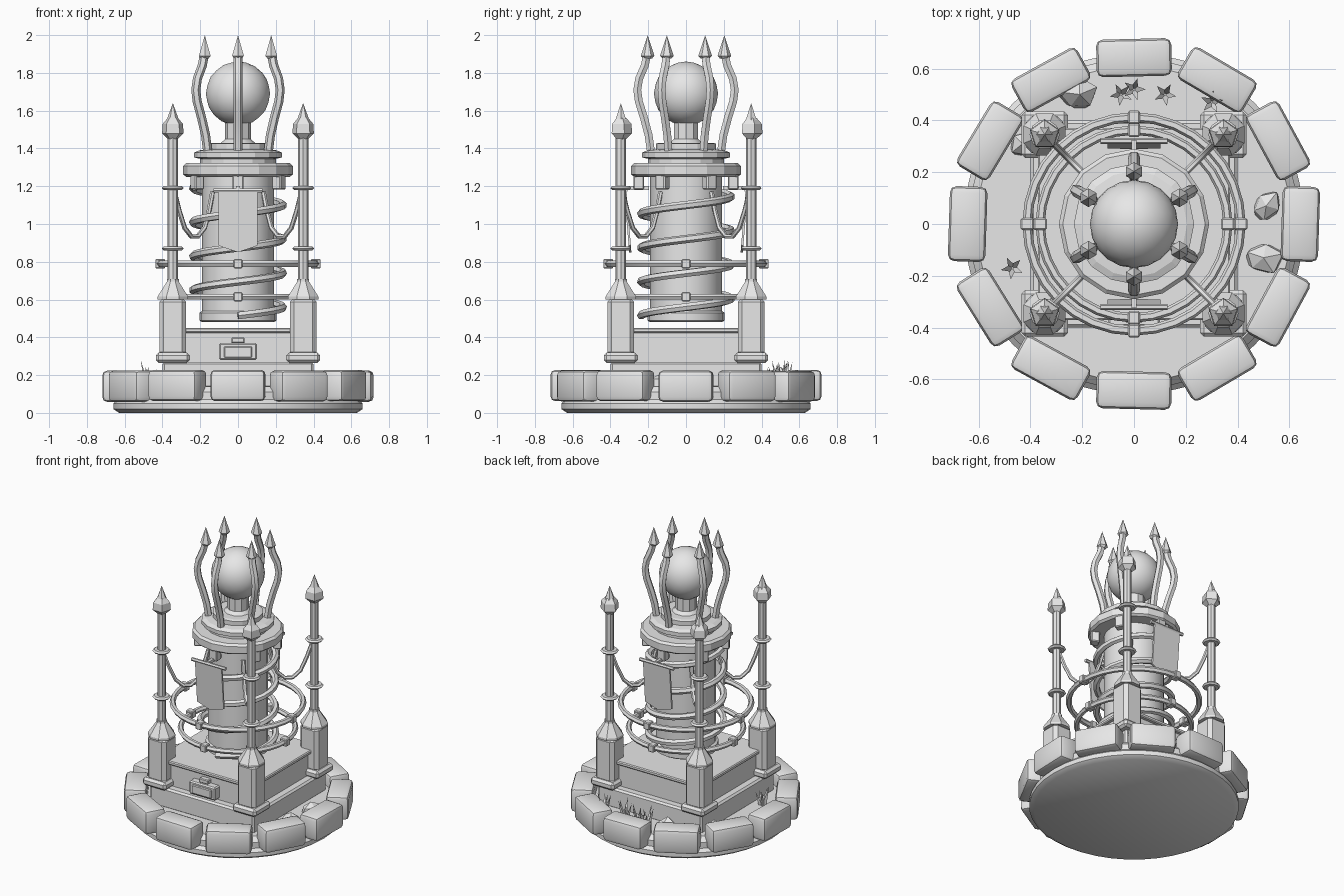
import bpy, bmesh, math, random
from mathutils import Matrix, Vector

if "Cube" in bpy.data.objects:
    bpy.data.objects.remove(bpy.data.objects["Cube"])
random.seed(4)
stone = bpy.data.materials.new("plain_grey")
stone.diffuse_color = (0.8, 0.8, 0.8, 1)
stone.use_nodes = True
stone.node_tree.nodes["Principled BSDF"].inputs["Base Color"].default_value = stone.diffuse_color
R = math.radians


def finish(ob, smooth=None):
    ob.data.materials.append(stone)
    if smooth:
        bpy.ops.object.select_all(action='DESELECT')
        bpy.context.view_layer.objects.active = ob
        ob.select_set(True)
        bpy.ops.object.shade_smooth_by_angle(angle=R(smooth))
    return ob


def from_bm(name, bm, smooth=None):
    bmesh.ops.recalc_face_normals(bm, faces=bm.faces)
    me = bpy.data.meshes.new(name)
    bm.to_mesh(me)
    bm.free()
    ob = bpy.data.objects.new(name, me)
    bpy.context.collection.objects.link(ob)
    return finish(ob, smooth)


def box(name, center, size, bevel=0, turn=0, segs=1):
    bm = bmesh.new()
    bmesh.ops.create_cube(bm, size=1, matrix=Matrix.Diagonal((*size, 1)))
    if bevel:
        bmesh.ops.bevel(bm, geom=bm.edges[:], offset=bevel, segments=segs,
                        affect='EDGES', profile=0.5)
    bm.transform(Matrix.Translation(center) @ Matrix.Rotation(turn, 4, 'Z'))
    return from_bm(name, bm, 35 if segs > 1 else None)


def lathe(name, profile, sides, at=(0, 0), smooth=35, phase=0.0):
    """Closed solid of revolution from (radius, z) points."""
    bm = bmesh.new()
    rings = []
    for r, z in profile:
        rings.append([bm.verts.new((at[0] + r * math.cos(phase + 2 * math.pi * i / sides),
                                    at[1] + r * math.sin(phase + 2 * math.pi * i / sides), z))
                      for i in range(sides)])
    for a, b in zip(rings, rings[1:]):
        for i in range(sides):
            j = (i + 1) % sides
            bm.faces.new((a[i], a[j], b[j], b[i]))
    bm.faces.new(rings[0][::-1])
    bm.faces.new(rings[-1])
    bmesh.ops.remove_doubles(bm, verts=bm.verts, dist=1e-5)
    return from_bm(name, bm, smooth)


def tube(name, points, radius, kind='POLY', res=1):
    cu = bpy.data.curves.new(name, 'CURVE')
    cu.dimensions = '3D'
    cu.bevel_depth = radius
    cu.bevel_resolution = res
    cu.use_fill_caps = True
    sp = cu.splines.new(kind)
    sp.points.add(len(points) - 1)
    for p, co in zip(sp.points, points):
        p.co = (*co, 1)
    ob = bpy.data.objects.new(name, cu)
    bpy.context.collection.objects.link(ob)
    bpy.ops.object.select_all(action='DESELECT')
    bpy.context.view_layer.objects.active = ob
    ob.select_set(True)
    bpy.ops.object.convert(target='MESH')
    return finish(bpy.context.object, 50)


def polar(r, a, z):
    return (r * math.cos(a), r * math.sin(a), z)


# Round ground slab and the ring of rounded stones
lathe("ground_slab", [(0.63, 0), (0.66, 0.02), (0.66, 0.05), (0.64, 0.07),
                      (0.64, 0.11), (0.61, 0.14)], 40)
for i in range(12):
    a = R(30 * i)
    box("border_stone", polar(0.642, a, 0.143 + random.uniform(-.003, .003)),
        (0.145, 0.29, 0.165), 0.025, a + random.uniform(-.04, .04), 2)

# Square stepped plinth
box("plinth_step", (0, 0, 0.20), (0.80, 0.80, 0.14), 0.012)
box("plinth_block", (0, 0, 0.345), (0.69, 0.69, 0.16))
box("plinth_trim", (0, 0, 0.437), (0.74, 0.74, 0.026), 0.006)
box("front_panel", (0, -0.36, 0.325), (0.20, 0.07, 0.09), 0.008)
box("front_panel_face", (0, -0.395, 0.322), (0.15, 0.02, 0.06), 0.005)
box("front_panel_knob", (0, -0.36, 0.385), (0.07, 0.04, 0.03), 0.005)

# Corner posts with poles, finials and hanging cables
for sx in (-1, 1):
    for sy in (-1, 1):
        x, y = 0.345 * sx, 0.345 * sy
        box("post_foot", (x, y, 0.292), (0.18, 0.18, 0.055), 0.015)
        box("post_body", (x, y, 0.455), (0.142, 0.142, 0.31), 0.022)
        lathe("post_cap", [(0.088, 0.60), (0.088, 0.615), (0.034, 0.695), (0.034, 0.71)],
              8, (x, y), None, R(22.5))
        lathe("pole", [(0.027, 0.69), (0.027, 1.48)], 8, (x, y))
        for z in (0.87, 1.19):
            lathe("pole_collar", [(0.048, z - .01), (0.058, z), (0.048, z + .01)], 10, (x, y))
        lathe("finial_gem", [(0.022, 1.445), (0.06, 1.48), (0.056, 1.53), (0.03, 1.56)],
              5, (x, y), None, R(90))
        lathe("finial_tip", [(0.033, 1.55), (0.0, 1.64)], 6, (x, y), None)
        a = math.atan2(sy, sx)
        tube("hanging_cable", [polar(r, a, z) for r, z in (
            (0.475, 1.17), (0.44, 1.07), (0.40, 0.98), (0.35, 0.935),
            (0.30, 0.935), (0.25, 0.98), (0.22, 1.06), (0.19, 1.17))], 0.013)

# Central column with the coil wound around it
lathe("column", [(0.19, 0.48), (0.205, 0.49), (0.205, 0.53), (0.19, 0.54), (0.19, 1.26)], 20)
N = 24
tube("coil", [polar(0.238, R(-90) + 2 * math.pi * i / N, 0.515 + 0.18 * i / N)
              for i in range(int(N * 3.85))], 0.022)

# Two hoops with clamps
for major, minor, z in ((0.412, 0.019, 0.79), (0.362, 0.018, 0.615)):
    tube("hoop", [polar(major, 2 * math.pi * i / 32, z) for i in range(33)], minor)
    for i in range(4):
        a = R(90 * i)
        box("hoop_clamp", polar(major, a, z), (0.052, 0.045, 0.05), 0.005, a)

# Upper collar, brackets and the stepped crown seat
lathe("collar", [(0.19, 1.25), (0.275, 1.25), (0.29, 1.262), (0.29, 1.308),
                 (0.275, 1.322), (0.20, 1.322)], 16, smooth=None)
lathe("crown_seat", [(0.20, 1.31), (0.20, 1.345), (0.232, 1.352), (0.232, 1.378),
                     (0.205, 1.39), (0.16, 1.395), (0.16, 1.425), (0.14, 1.43)], 16, smooth=None)
lathe("orb_stem", [(0.10, 1.42), (0.068, 1.45), (0.068, 1.56)], 10)
for i in range(6):
    a = R(30 + 60 * i)
    box("bracket", polar(0.25, a, 1.225), (0.055, 0.06, 0.085), 0.006, a)
    # Curved prong with a spear tip
    tube("prong", [polar(r, a, z) for r, z in (
        (0.185, 1.38), (0.198, 1.47), (0.222, 1.56), (0.25, 1.65), (0.258, 1.71),
        (0.248, 1.77), (0.218, 1.84), (0.205, 1.90))], 0.024)
    c = polar(0.203, a, 0)
    lathe("prong_tip", [(0.022, 1.875), (0.036, 1.89), (0.0, 2.0)], 6, c[:2], None, a)

# Orb
bm = bmesh.new()
bmesh.ops.create_icosphere(bm, subdivisions=3, radius=0.17,
                           matrix=Matrix.Translation((0, 0, 1.69)))
from_bm("orb", bm, 60)

# Banners on front and back
for s in (-1, 1):
    bm = bmesh.new()
    outline = ((-0.102, 1.175), (0.102, 1.175), (0.102, 0.885), (0, 0.85), (-0.102, 0.885))
    face = bm.faces.new([bm.verts.new((x, s * (0.315 - 0.08 * (1.175 - z)), z))
                         for x, z in outline])
    ext = bmesh.ops.extrude_face_region(bm, geom=[face])
    bmesh.ops.translate(bm, vec=(0, s * 0.012, 0),
                        verts=[v for v in ext['geom'] if isinstance(v, bmesh.types.BMVert)])
    from_bm("banner", bm)
    tube("banner_rod", [(-0.13, s * 0.32, 1.178), (0.13, s * 0.32, 1.178)], 0.012)
    box("banner_arm", (0, s * 0.26, 1.19), (0.02, 0.13, 0.02))

# Loose rocks on the ground
for x, y, w, h, turn in ((-0.21, 0.50, 0.085, 0.12, 0.4), (0.51, 0.07, 0.07, 0.09, 0.9),
                         (0.50, -0.13, 0.085, 0.08, 0.2), (-0.43, 0.31, 0.06, 0.08, 1.2)):
    bm = bmesh.new()
    bmesh.ops.create_icosphere(bm, subdivisions=1, radius=1)
    for v in bm.verts:
        v.co *= random.uniform(0.75, 1.15)
    bm.transform(Matrix.Translation((x, y, 0.14)) @ Matrix.Rotation(turn, 4, 'Z')
                 @ Matrix.Diagonal((w, w * 0.8, h, 1)))
    from_bm("rock", bm)

# Grass tufts made of leaning spikes
for x, y in ((-0.05, 0.50), (0.0, 0.52), (0.12, 0.50), (0.30, 0.47), (-0.47, -0.17)):
    bm = bmesh.new()
    for i in range(5):
        a = R(72 * i) + x * 9
        foot = Vector((x, y, 0.13))
        out = Vector(polar(1, a, 0))
        side = Vector(polar(0.016, a + math.pi / 2, 0))
        tip = bm.verts.new(foot + out * 0.045 + Vector((0, 0, random.uniform(.10, .15))))
        b = [bm.verts.new(p) for p in (foot + side, foot - side, foot + out * 0.025)]
        bm.faces.new(b)
        for k in range(3):
            bm.faces.new((b[k], b[(k + 1) % 3], tip))
    from_bm("grass_tuft", bm)
